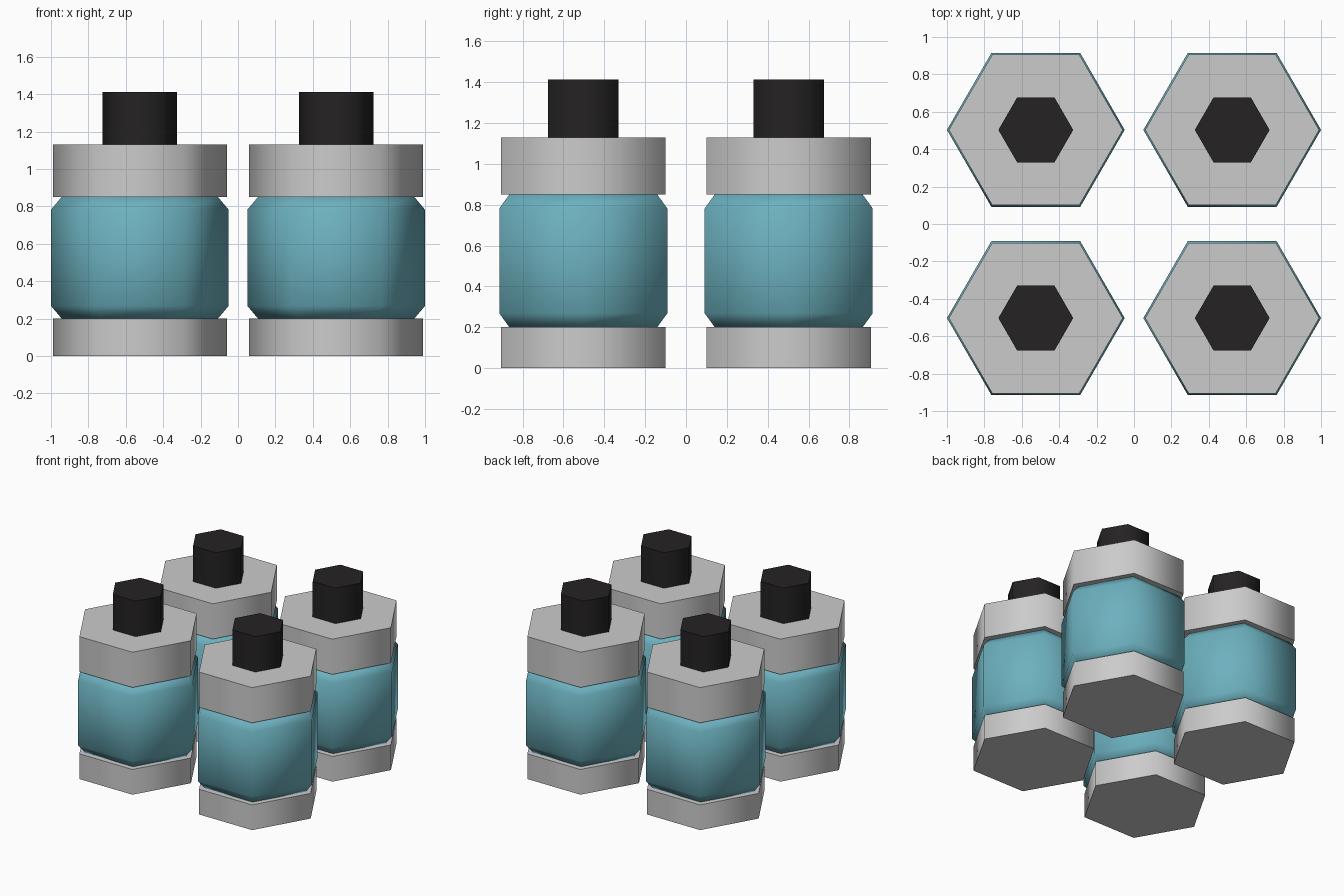
import bpy, bmesh, math

if "Cube" in bpy.data.objects:
    bpy.data.objects.remove(bpy.data.objects["Cube"])

SIDES = 6
CX, CY = 0.525, 0.503


def material(name, rgb):
    m = bpy.data.materials.new(name)
    m.diffuse_color = (*rgb, 1.0)
    m.use_nodes = True
    m.node_tree.nodes["Principled BSDF"].inputs["Base Color"].default_value = m.diffuse_color
    return m


def hex_mesh(name, profile, mat=None):
    """Closed six-sided solid from a list of (radius, z) rings."""
    bm = bmesh.new()
    rings = [[bm.verts.new((r * math.cos(2 * math.pi * i / SIDES),
                            r * math.sin(2 * math.pi * i / SIDES), z))
              for i in range(SIDES)] for r, z in profile]
    for low, high in zip(rings, rings[1:]):
        for i in range(SIDES):
            j = (i + 1) % SIDES
            bm.faces.new((low[i], low[j], high[j], high[i]))
    bm.faces.new(rings[0][::-1])
    bm.faces.new(rings[-1])
    mesh = bpy.data.meshes.new(name)
    bm.to_mesh(mesh)
    bm.free()
    if mat:
        mesh.materials.append(mat)
    return mesh


teal = material("teal", (0.15, 0.44, 0.52))
black = material("black", (0.018, 0.016, 0.017))

parts = [
    # grey base collar
    hex_mesh("base_collar", [(0.465, 0.0), (0.465, 0.2)]),
    # teal body with chamfered ends
    hex_mesh("cell_body", [(0.418, 0.2), (0.475, 0.268),
                           (0.475, 0.782), (0.418, 0.85)], teal),
    # grey top collar
    hex_mesh("top_collar", [(0.465, 0.85), (0.465, 1.13)]),
    # black terminal
    hex_mesh("terminal", [(0.2, 1.13), (0.2, 1.412)], black),
]

# four cells in a two by two grid
for sx, side in ((-1, "left"), (1, "right")):
    for sy, row in ((-1, "front"), (1, "back")):
        for mesh in parts:
            ob = bpy.data.objects.new(f"{row}_{side}_{mesh.name}", mesh.copy())
            ob.location = (sx * CX, sy * CY, 0)
            bpy.context.collection.objects.link(ob)
            bpy.ops.object.select_all(action='DESELECT')
            ob.select_set(True)
            bpy.context.view_layer.objects.active = ob
            # sides blend smoothly, rims stay sharp
            bpy.ops.object.shade_smooth_by_angle(angle=math.radians(75))
